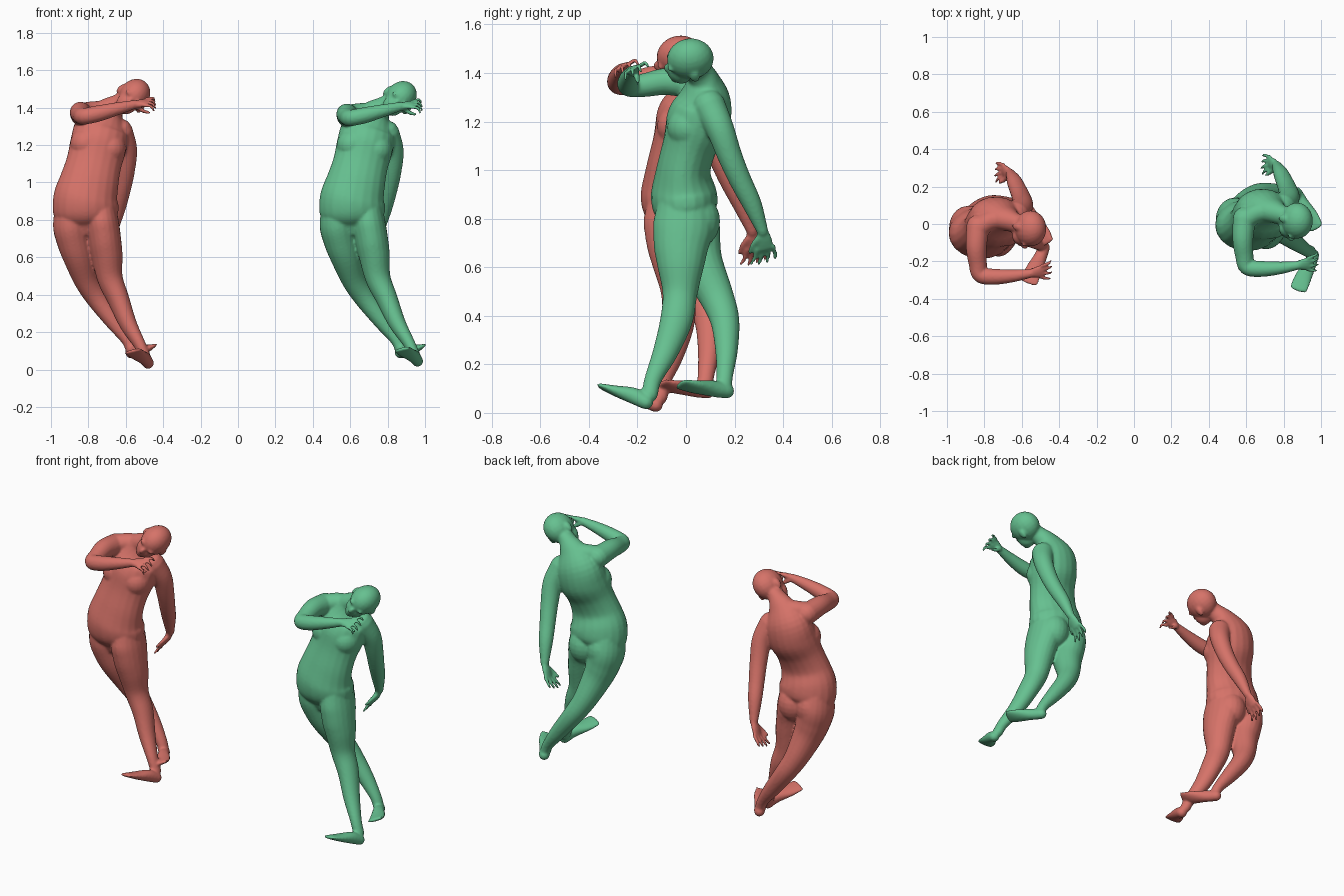
import bpy, bmesh, math
from mathutils import Vector, Matrix

cube = bpy.data.objects.get("Cube")
if cube:
    bpy.data.objects.remove(cube, do_unlink=True)

SIDES = 20


def make_material(name, rgb):
    mat = bpy.data.materials.new(name)
    mat.use_nodes = True
    mat.diffuse_color = (*rgb, 1)
    mat.node_tree.nodes["Principled BSDF"].inputs["Base Color"].default_value = (*rgb, 1)
    return mat


def spline(keys, steps=5):
    """Catmull-Rom through keys of any dimension."""
    pts = [Vector(k) for k in keys]
    pts = [2 * pts[0] - pts[1]] + pts + [2 * pts[-1] - pts[-2]]
    out = []
    for a, b, c, d in zip(pts, pts[1:], pts[2:], pts[3:]):
        for i in range(steps):
            t = i / steps
            out.append(b + (c - a) * (t / 2) + (2 * a - 5 * b + 4 * c - d) * (t * t / 2)
                       + (3 * b - a - 3 * c + d) * (t ** 3 / 2))
    return out + [pts[-2]]


def loft(bm, keys, side=(1, 0, 0), warp=None):
    """Rounded tube; each key is x, y, z, half width and optional half depth."""
    rows = spline([k if len(k) == 5 else (*k, k[-1]) for k in keys])
    centres = [Vector(r[:3]) for r in rows]
    sections = []
    for i, r in enumerate(rows):
        tangent = (centres[min(i + 1, len(rows) - 1)] - centres[max(i - 1, 0)]).normalized()
        across = Vector(side)
        across = (across - tangent * across.dot(tangent)).normalized()
        sections.append((centres[i], tangent, across, r[3], r[4]))

    def dome(section, sign):
        c, t, s, a, b = section
        return [(c + t * sign * min(a, b) * math.sin(k), t, s, a * math.cos(k), b * math.cos(k))
                for k in (math.pi / 6, math.pi / 3, math.pi * 0.45)]

    sections = dome(sections[0], -1)[::-1] + sections + dome(sections[-1], 1)
    rings = []
    for c, t, s, a, b in sections:
        depth = t.cross(s)
        ring = []
        for j in range(SIDES):
            ang = math.tau * j / SIDES
            p = c + s * a * math.cos(ang) + depth * b * math.sin(ang)
            ring.append(bm.verts.new(warp(p)))
        rings.append(ring)
    for lower, upper in zip(rings, rings[1:]):
        for j in range(SIDES):
            k = (j + 1) % SIDES
            bm.faces.new((lower[j], lower[k], upper[k], upper[j]))
    bm.faces.new(rings[0][::-1])
    bm.faces.new(rings[-1])


def ball(bm, centre, radii, warp, frame=Matrix.Identity(3)):
    made = bmesh.ops.create_uvsphere(bm, u_segments=SIDES, v_segments=12, radius=1)
    for v in made["verts"]:
        v.co = warp(Vector(centre) + frame @ Vector([c * r for c, r in zip(v.co, radii)]))


def hand(bm, wrist, knuckles, middle, tip, spread, thumb, warp):
    """Flat palm, four bent fingers fanned along spread, and a thumb."""
    wrist, knuckles, middle, tip, spread = map(Vector, (wrist, knuckles, middle, tip, spread))
    palm = [(*wrist, .023, .018), (*wrist.lerp(knuckles, .5), .033, .017), (*knuckles, .036, .012)]
    loft(bm, palm, spread, warp)
    for i in range(4):
        off = spread * (i - 1.5)
        curl = 1 - .12 * abs(i - 1.3)
        end = knuckles.lerp(tip, curl) + off * 1.5
        loft(bm, [(*(knuckles + off), .0095), (*(middle + off * 1.3), .009), (*end, .007)],
             spread, warp)
    loft(bm, [(*p, r) for p, r in zip(thumb, (.014, .011, .008))], spread, warp)


def figure(name, mat, body_shift, left_foot_shift, right_foot_shift, stretch):
    bm = bmesh.new()

    def warper(foot_shift):
        def warp(p):
            t = min(1, max(0, (.8 - p.z) / .7))
            move = Vector(body_shift).lerp(Vector(foot_shift), t)
            return p + move + Vector((0, 0, stretch * (p.z - .75)))
        return warp

    upper = warper(body_shift)
    left, right = warper(left_foot_shift), warper(right_foot_shift)

    # Torso and neck
    loft(bm, [(.615, .01, .79, .15, .1), (.612, 0, .84, .175, .132), (.61, -.01, .91, .173, .135),
              (.63, -.01, 1, .158, .112), (.655, .015, 1.1, .148, .112), (.68, .05, 1.2, .152, .132),
              (.7, .075, 1.29, .142, .112), (.74, .07, 1.37, .085, .068), (.785, .05, 1.41, .052, .055),
              (.84, .03, 1.44, .05, .055)], warp=upper)
    # Shoulder line, chest and buttocks
    loft(bm, [(.585, .01, 1.365, .05), (.66, .06, 1.37, .055), (.76, .07, 1.375, .05)],
         (0, 1, 0), upper)
    for x, z in ((.612, 1.2), (.742, 1.175)):
        ball(bm, (x, .01, z), (.085, .088, .085), upper)
    for x in (.545, .67):
        ball(bm, (x, .035, .79), (.096, .106, .115), upper)

    # Legs
    loft(bm, [(.69, -.01, .9, .075, .1), (.7, -.01, .78, .089, .125), (.715, -.02, .69, .088, .114),
              (.729, -.022, .61, .083, .098),
              (.748, -.025, .49, .068, .072), (.795, -.04, .38, .058, .067),
              (.85, -.085, .25, .046, .052), (.915, -.135, .14, .032, .036),
              (.945, -.15, .075, .03, .034)], warp=left)
    loft(bm, [(.53, 0, .9, .075, .1), (.532, .02, .78, .096, .118), (.55, .038, .69, .092, .106),
              (.575, .063, .61, .084, .092),
              (.62, .125, .48, .066, .072), (.68, .16, .38, .057, .06),
              (.77, .167, .26, .046, .047), (.845, .16, .16, .032, .035),
              (.87, .155, .105, .03, .034)], warp=right)

    # Feet
    loft(bm, [(.96, -.165, .044, .031, .03), (.94, -.215, .07, .035, .034),
              (.903, -.29, .09, .047, .022), (.878, -.35, .108, .05, .01)], (1, .35, 0), left)
    loft(bm, [(.868, .168, .09, .031, .031), (.9, .112, .1, .034, .034),
              (.945, .035, .108, .046, .022), (.97, -.022, .118, .048, .01)], (.8, .5, .35), right)

    # Raised right arm
    loft(bm, [(.59, .03, 1.355, .062), (.582, -.08, 1.365, .056), (.59, -.17, 1.35, .049),
              (.605, -.23, 1.345, .044), (.68, -.24, 1.36, .043), (.78, -.235, 1.385, .034),
              (.875, -.222, 1.408, .023)], (0, 0, 1), upper)
    hand(bm, (.875, -.222, 1.408), (.93, -.212, 1.418), (.965, -.208, 1.42), (.987, -.2, 1.395),
         (.002, .021, .011),
         ((.885, -.205, 1.395), (.918, -.2, 1.373), (.95, -.198, 1.364)), upper)

    # Lowered left arm
    loft(bm, [(.795, .095, 1.265, .068), (.828, .14, 1.17, .058), (.823, .18, 1.06, .051),
              (.806, .223, .96, .046), (.784, .272, .86, .04), (.762, .315, .75, .024)],
         warp=upper)
    hand(bm, (.762, .315, .75), (.728, .327, .68), (.698, .325, .645), (.68, .315, .612),
         (0, .022, .004),
         ((.752, .3, .72), (.73, .275, .69), (.705, .262, .66)), upper)

    # Head, built along its own side, forward and up axes
    up = Vector((.7, -.1, .7)).normalized()
    forward = Vector((-.12, -.97, -.2))
    forward = (forward - up * forward.dot(up)).normalized()
    axes = Matrix((forward.cross(up), forward, up)).transposed()
    skull = Vector((.872, .018, 1.458))

    def feature(offset, radii):
        ball(bm, skull + axes @ Vector(offset), radii, upper, axes)

    feature((0, 0, 0), (.079, .097, .09))
    feature((0, .045, -.055), (.056, .053, .062))
    feature((0, .068, -.094), (.028, .026, .022))
    feature((0, .098, -.04), (.013, .017, .024))
    feature((0, .088, -.073), (.024, .014, .011))
    for s in (-1, 1):
        feature((s * .077, -.012, -.03), (.012, .02, .03))
        feature((s * .03, .083, -.005), (.026, .014, .012))

    # Fuse the parts into one smooth skin
    bmesh.ops.recalc_face_normals(bm, faces=bm.faces)
    mesh = bpy.data.meshes.new(name)
    bm.to_mesh(mesh)
    bm.free()
    mesh.materials.append(mat)
    obj = bpy.data.objects.new(name, mesh)
    bpy.context.collection.objects.link(obj)
    fuse = obj.modifiers.new("Fuse", "REMESH")
    fuse.mode = "VOXEL"
    fuse.voxel_size = .0072
    fuse.use_smooth_shade = True
    soften = obj.modifiers.new("Soften", "SMOOTH")
    soften.factor = .5
    soften.iterations = 5


coral = make_material("coral", (.67, .17, .14))
green = make_material("sea green", (.133, .53, .28))
figure("green_figure", green, (0, 0, 0), (0, 0, 0), (0, 0, 0), 0)
figure("coral_figure", coral, (-1.425, -.042, 0), (-1.44, .04, 0), (-1.44, -.08, .01), .015)
